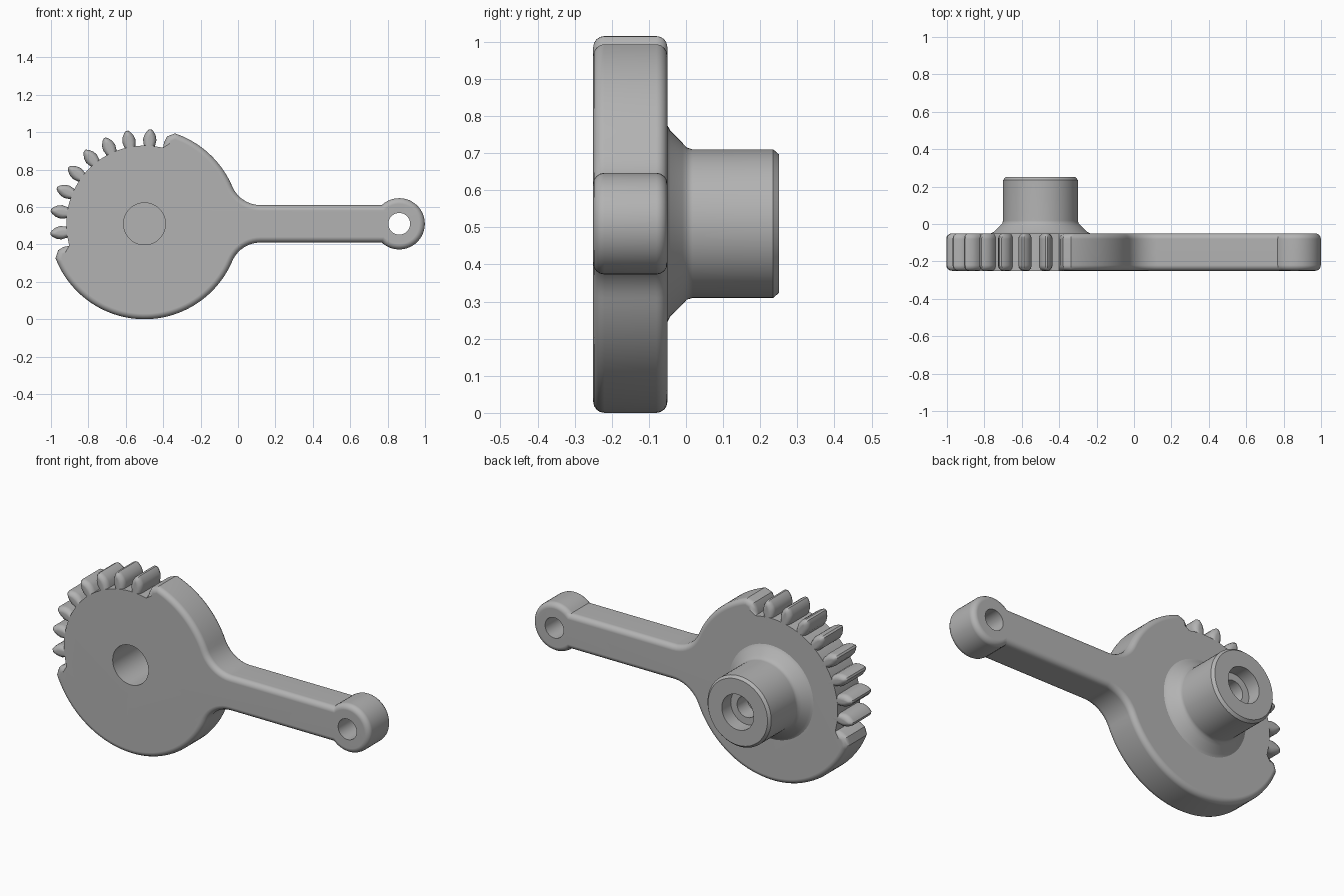
import bpy, bmesh, math
from mathutils import Vector

if "Cube" in bpy.data.objects:
    bpy.data.objects.remove(bpy.data.objects["Cube"])

CX, CZ, R, ROOT = -0.5, 0.51, 0.51, 0.418     # disc centre, outer and root radius
Y0, Y1, ROUND = -0.25, -0.05, 0.03            # plate thickness and edge rounding
FIRST, PITCH, TEETH = 86.4, 14.24, 8

grey = bpy.data.materials.new("plain grey")
grey.diffuse_color = (0.45, 0.45, 0.45, 1)
grey.use_nodes = True
grey.node_tree.nodes["Principled BSDF"].inputs["Base Color"].default_value = grey.diffuse_color


def finish(bm, name):
    bmesh.ops.recalc_face_normals(bm, faces=bm.faces)
    mesh = bpy.data.meshes.new(name)
    bm.to_mesh(mesh)
    bm.free()
    mesh.materials.append(grey)
    ob = bpy.data.objects.new(name, mesh)
    bpy.context.collection.objects.link(ob)
    return ob


def smooth(ob):
    bpy.ops.object.select_all(action='DESELECT')
    ob.select_set(True)
    bpy.context.view_layer.objects.active = ob
    bpy.ops.object.shade_smooth_by_angle(angle=math.radians(32))
    ob.modifiers.new("weighted", 'WEIGHTED_NORMAL').keep_sharp = True


def arc(cx, cz, r, a0, a1, n):
    angs = [math.radians(a0 + (a1 - a0) * i / n) for i in range(n + 1)]
    return [(cx + r * math.cos(a), cz + r * math.sin(a)) for a in angs]


def on_tooth(angle, r, w):
    """Point at radius r along a tooth axis, w to its counter-clockwise side."""
    a = math.radians(angle)
    return (CX + r * math.cos(a) - w * math.sin(a), CZ + r * math.sin(a) + w * math.cos(a))


def lathe(name, profile, cx, cz, n=64):
    bm = bmesh.new()
    vs = [bm.verts.new((cx + r, y, cz)) for r, y in profile]
    es = [bm.edges.new(p) for p in zip(vs, vs[1:])]
    bmesh.ops.spin(bm, geom=vs + es, cent=(cx, 0, cz), axis=(0, 1, 0),
                   angle=math.tau, steps=n, use_duplicate=False)
    bmesh.ops.remove_doubles(bm, verts=bm.verts, dist=1e-5)
    return finish(bm, name)


# Plate outline: disc, filleted arm and end eye, clockwise from the upper notch
EYE_X, EYE_R, ARM = 0.862, 0.137, 0.1
FR = 0.165                                     # fillet between disc and arm
fdx = math.sqrt((R + FR) ** 2 - (ARM + FR) ** 2)
fang = math.degrees(math.atan2(ARM + FR, fdx))
eang = 180 - math.degrees(math.asin(ARM / EYE_R))
top_tip, low_tip = FIRST - PITCH, FIRST + PITCH * TEETH
flank = [(0.482, 0.028), (0.45, 0.034), (ROOT, 0.03)]

pts = [on_tooth(top_tip, r, w) for r, w in reversed(flank)]
pts += arc(CX, CZ, R, top_tip - 0.8, fang, 18)
pts += arc(CX + fdx, CZ + ARM + FR, FR, 180 + fang, 270, 10)[1:]
pts += arc(EYE_X, CZ, EYE_R, eang, -eang, 36)
pts += arc(CX + fdx, CZ - ARM - FR, FR, 90, 180 - fang, 10)
pts += arc(CX, CZ, R, -fang, low_tip + 0.8 - 360, 44)[1:]
pts += [on_tooth(low_tip, r, -w) for r, w in flank]
gap = math.degrees(0.03 / ROOT)
pts += arc(CX, CZ, ROOT, low_tip - gap, top_tip + gap, 40)[1:-1]

bm = bmesh.new()
face = bm.faces.new([bm.verts.new((x, Y0, z)) for x, z in pts])
ext = bmesh.ops.extrude_face_region(bm, geom=[face])
bmesh.ops.translate(bm, verts=[v for v in ext["geom"] if isinstance(v, bmesh.types.BMVert)],
                    vec=(0, Y1 - Y0, 0))
bmesh.ops.recalc_face_normals(bm, faces=bm.faces)
centre = Vector((CX, 0, CZ))
rims = []
for e in bm.edges:
    m = (e.verts[0].co + e.verts[1].co) / 2
    flat = abs(e.verts[0].co.y - e.verts[1].co.y) < 1e-5
    if flat and math.hypot(m.x - CX, m.z - CZ) > ROOT + 0.005:
        rims.append(e)
bmesh.ops.bevel(bm, geom=rims, offset=ROUND, segments=4, profile=0.5,
                affect='EDGES', clamp_overlap=False)
plate = finish(bm, "lever_plate")

# Bore and eye hole
for name, x, r in (("bore_cutter", CX, 0.112), ("eye_cutter", EYE_X, 0.058)):
    cutter = lathe(name, [(0, -0.4), (r, -0.4), (r, 0.1), (0, 0.1)], x, CZ)
    mod = plate.modifiers.new(name, 'BOOLEAN')
    mod.operation, mod.solver, mod.object = 'DIFFERENCE', 'EXACT', cutter
    bpy.context.view_layer.objects.active = plate
    bpy.ops.object.modifier_apply(modifier=name)
    bpy.data.objects.remove(cutter)
smooth(plate)

# Rear hub with flared foot, chamfered rim and stepped recess
smooth(lathe("hub", [(0, 0), (0.112, 0), (0.112, Y1), (0.265, Y1), (0.25, -0.042),
                     (0.218, -0.01), (0.205, 0.002), (0.2, 0.018), (0.2, 0.235),
                     (0.187, 0.25), (0.1, 0.25), (0.1, 0.17), (0.06, 0.17),
                     (0.06, 0.08), (0, 0.08)], CX, CZ))

# Gear teeth: leaf-shaped section with rounded ends
half = [(0.39, 0.024), (0.42, 0.03), (0.45, 0.036), (0.475, 0.03), (0.495, 0.018), (0.506, 0.006)]
section = half + [(r, -w) for r, w in reversed(half)]
steps = [math.radians(a) for a in (0, 22.5, 45, 67.5, 90)]
layers = [(Y0 + ROUND * (1 - math.sin(a)), ROUND * (1 - math.cos(a))) for a in reversed(steps)]
layers = [(y, ROUND - math.sqrt(max(0, ROUND ** 2 - (Y0 + ROUND - y) ** 2))) for y, _ in layers]
layers += [(Y0 + Y1 - y, i) for y, i in reversed(layers)]
for t in range(TEETH):
    bm = bmesh.new()
    rings = []
    for y, inset in layers:
        ring = []
        for r, w in section:
            x, z = on_tooth(FIRST + PITCH * t, 0.39 + (r - 0.39) * (1 - inset / 0.116),
                            w * (1 - inset / 0.04))
            ring.append(bm.verts.new((x, y, z)))
        rings.append(ring)
    n = len(section)
    for a, b in zip(rings, rings[1:]):
        for i in range(n):
            bm.faces.new((a[i], a[(i + 1) % n], b[(i + 1) % n], b[i]))
    bm.faces.new(rings[0])
    bm.faces.new(rings[-1])
    smooth(finish(bm, f"tooth_{t + 1}"))
